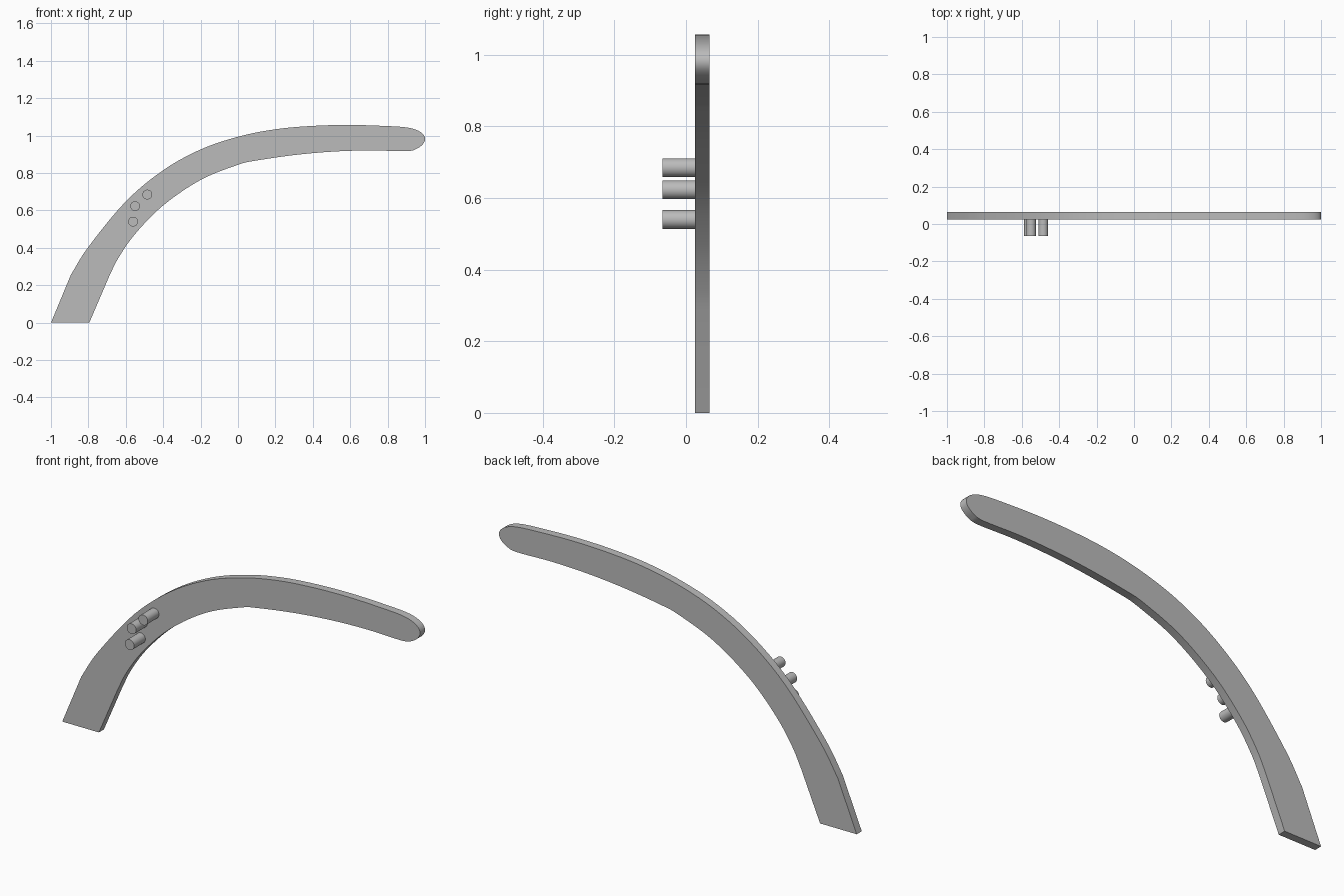
import bpy
import bmesh
from math import radians
from mathutils import Vector, Matrix

if "Cube" in bpy.data.objects:
    bpy.data.objects.remove(bpy.data.objects["Cube"], do_unlink=True)

FRONT, BACK, PEG_END = 0.025, 0.065, -0.065

grey = bpy.data.materials.new("plain grey")
grey.use_nodes = True
colour = (0.5, 0.5, 0.5, 1)
grey.diffuse_color = colour
grey.node_tree.nodes["Principled BSDF"].inputs["Base Color"].default_value = colour


def finish(name, bm):
    """Turn a bmesh into a named grey object with sharp rims."""
    bmesh.ops.recalc_face_normals(bm, faces=bm.faces)
    mesh = bpy.data.meshes.new(name)
    bm.to_mesh(mesh)
    bm.free()
    mesh.materials.append(grey)
    obj = bpy.data.objects.new(name, mesh)
    bpy.context.collection.objects.link(obj)
    bpy.ops.object.select_all(action='DESELECT')
    obj.select_set(True)
    bpy.context.view_layer.objects.active = obj
    bpy.ops.object.shade_smooth_by_angle(angle=radians(30))
    return obj


def smooth_path(points, steps=5):
    """Catmull-Rom curve through the points."""
    pts = [Vector(p) for p in points]
    pts = [2 * pts[0] - pts[1]] + pts + [2 * pts[-1] - pts[-2]]
    path = []
    for a, b, c, d in zip(pts, pts[1:], pts[2:], pts[3:]):
        for i in range(steps):
            t = i / steps
            path.append(0.5 * (2 * b + (c - a) * t + (2 * a - 5 * b + 4 * c - d) * t ** 2
                               + (3 * b - a - 3 * c + d) * t ** 3))
    return path + [pts[-2]]


# Curved arm: straight foot, arched edges and a rounded tip
arch = [(-0.893, 0.257), (-0.8, 0.405), (-0.6, 0.648), (-0.4, 0.815), (-0.2, 0.926),
        (0, 0.994), (0.2, 1.034), (0.4, 1.052), (0.6, 1.057), (0.8, 1.051),
        (0.9, 1.044), (0.955, 1.03), (0.989, 1.008), (1, 0.982), (0.989, 0.955),
        (0.955, 0.93), (0.9, 0.917), (0.7, 0.921), (0.5, 0.914), (0.3, 0.896),
        (0.1, 0.867), (0, 0.844), (-0.2, 0.763), (-0.4, 0.627), (-0.55, 0.474),
        (-0.64, 0.345), (-0.69, 0.245)]
outline = [Vector((-1, 0))] + smooth_path(arch) + [Vector((-0.795, 0))]
bm = bmesh.new()
face = bm.faces.new([bm.verts.new((p.x, FRONT, p.y)) for p in outline])
extruded = bmesh.ops.extrude_face_region(bm, geom=[face], use_keep_orig=True)
moved = [v for v in extruded["geom"] if isinstance(v, bmesh.types.BMVert)]
bmesh.ops.translate(bm, verts=moved, vec=(0, BACK - FRONT, 0))
finish("curved_arm", bm)

# Three round pegs standing out of the front face
pegs = {"upper_peg": (-0.485, 0.685), "middle_peg": (-0.55, 0.623), "lower_peg": (-0.561, 0.54)}
for name, (x, z) in pegs.items():
    depth = FRONT + 0.02 - PEG_END
    place = Matrix.Translation((x, PEG_END + depth / 2, z)) @ Matrix.Rotation(radians(90), 4, 'X')
    bm = bmesh.new()
    bmesh.ops.create_cone(bm, cap_ends=True, segments=32, radius1=0.026, radius2=0.026,
                          depth=depth, matrix=place)
    finish(name, bm)
